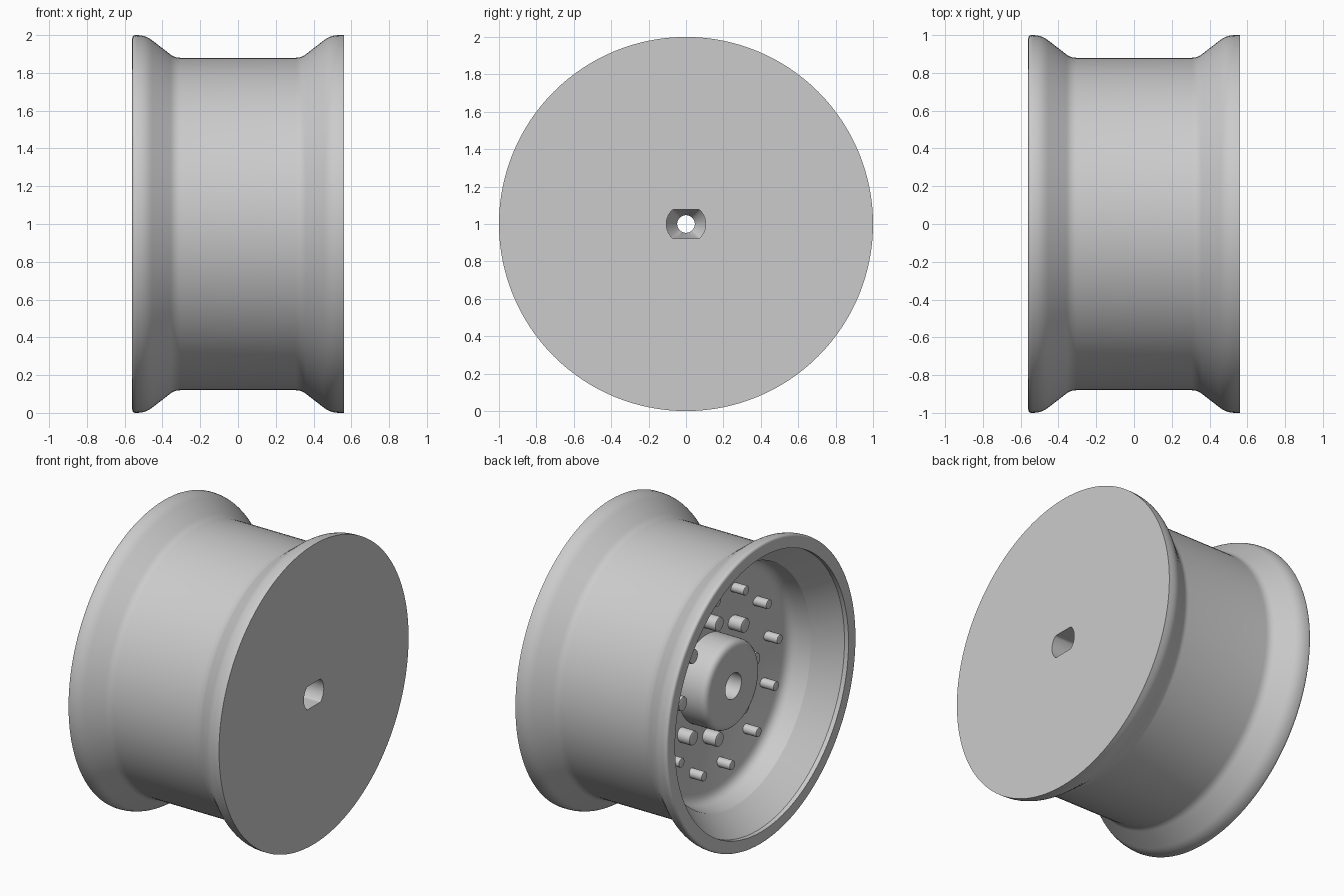
import bpy, bmesh, math
from mathutils import Vector, Matrix

cube = bpy.data.objects.get("Cube")
if cube:
    bpy.data.objects.remove(cube, do_unlink=True)

grey = bpy.data.materials.new("plain grey")
grey.use_nodes = True
grey.diffuse_color = (0.6, 0.6, 0.6, 1)
grey.node_tree.nodes["Principled BSDF"].inputs["Base Color"].default_value = grey.diffuse_color
CENTRE = Vector((0, 0, 1))


def rounded(points):
    """Closed profile of (x, radius, fillet) with each corner softened."""
    out = []
    for i, (x, r, f) in enumerate(points):
        p = Vector((x, r))
        if not f:
            out.append(p)
            continue
        a = p + (Vector(points[i - 1][:2]) - p).normalized() * f
        b = p + (Vector(points[(i + 1) % len(points)][:2]) - p).normalized() * f
        for k in range(6):
            t = k / 5
            out.append(a * (1 - t) ** 2 + p * 2 * t * (1 - t) + b * t * t)
    return out


def lathe(name, profile, steps, closed=True):
    """Revolve a profile about the x axis through the wheel centre."""
    bm = bmesh.new()
    rings = []
    for s in range(steps):
        a = math.tau * s / steps
        rings.append([bm.verts.new((p[0], p[1] * math.cos(a), p[1] * math.sin(a)))
                      for p in profile])
    n = len(profile)
    for s in range(steps):
        r0, r1 = rings[s], rings[(s + 1) % steps]
        for i in range(n if closed else n - 1):
            j = (i + 1) % n
            bm.faces.new((r0[i], r0[j], r1[j], r1[i]))
    if not closed:
        bm.faces.new([r[0] for r in rings])
        bm.faces.new([r[-1] for r in rings])
    bmesh.ops.recalc_face_normals(bm, faces=bm.faces)
    return finish(name, bm)


def finish(name, bm):
    mesh = bpy.data.meshes.new(name)
    bm.to_mesh(mesh)
    bm.free()
    ob = bpy.data.objects.new(name, mesh)
    ob.location = CENTRE
    ob.data.materials.append(grey)
    bpy.context.collection.objects.link(ob)
    return ob


def smooth(ob, angle=30):
    bpy.ops.object.select_all(action="DESELECT")
    ob.select_set(True)
    bpy.context.view_layer.objects.active = ob
    bpy.ops.object.shade_smooth_by_angle(angle=math.radians(angle))


# Wheel body: outer barrel, closed face, bore, hub and dished open side
rim = lathe("wheel_rim", rounded([
    (-0.56, 1.0, 0.02), (-0.49, 1.0, 0.045), (-0.335, 0.88, 0.03),
    (0.335, 0.88, 0.03), (0.49, 1.0, 0.045), (0.56, 1.0, 0),
    (0.56, 0.047, 0), (-0.1, 0.047, 0), (-0.1, 0.085, 0),
    (-0.35, 0.085, 0), (-0.35, 0.29, 0.05), (-0.15, 0.29, 0),
    (-0.155, 0.39, 0), (-0.2, 0.58, 0), (-0.225, 0.77, 0.06),
    (-0.37, 0.79, 0), (-0.53, 0.915, 0), (-0.56, 0.915, 0)]), 128)

# Axle slot: round pocket with two flats and a tapered floor
slot = lathe("slot_cutter", [(0.1, 0.04), (0.2, 0.105), (0.7, 0.105)], 64, closed=False)
for v in slot.data.vertices:
    v.co.z = max(-0.077, min(0.077, v.co.z))
slot.hide_render = True
slot.hide_set(True)
cut = rim.modifiers.new("axle_slot", "BOOLEAN")
cut.object = slot
cut.operation = "DIFFERENCE"
cut.solver = "EXACT"
bpy.context.view_layer.objects.active = rim
bpy.ops.object.modifier_apply(modifier=cut.name)
bpy.data.objects.remove(slot, do_unlink=True)
smooth(rim)


def stud_ring(name, count, ring, radius, base, tip, offset):
    bm = bmesh.new()
    for i in range(count):
        a = math.tau * i / count + math.radians(offset)
        place = Matrix.Translation(((base + tip) / 2, -ring * math.cos(a), ring * math.sin(a)))
        bmesh.ops.create_cone(bm, cap_ends=True, segments=24, radius1=radius, radius2=radius,
                              depth=abs(tip - base),
                              matrix=place @ Matrix.Rotation(math.pi / 2, 4, "Y"))
    rims = [e for e in bm.edges
            if abs(e.verts[0].co.x - tip) < 1e-4 and abs(e.verts[1].co.x - tip) < 1e-4]
    bmesh.ops.bevel(bm, geom=rims, offset=radius * 0.2, segments=2, profile=0.5, affect="EDGES")
    smooth(finish(name, bm), 40)


# Rings of studs on the dished side
stud_ring("hub_bolts", 8, 0.385, 0.047, -0.13, -0.25, 0)
stud_ring("outer_studs", 12, 0.58, 0.031, -0.17, -0.292, 7.5)
